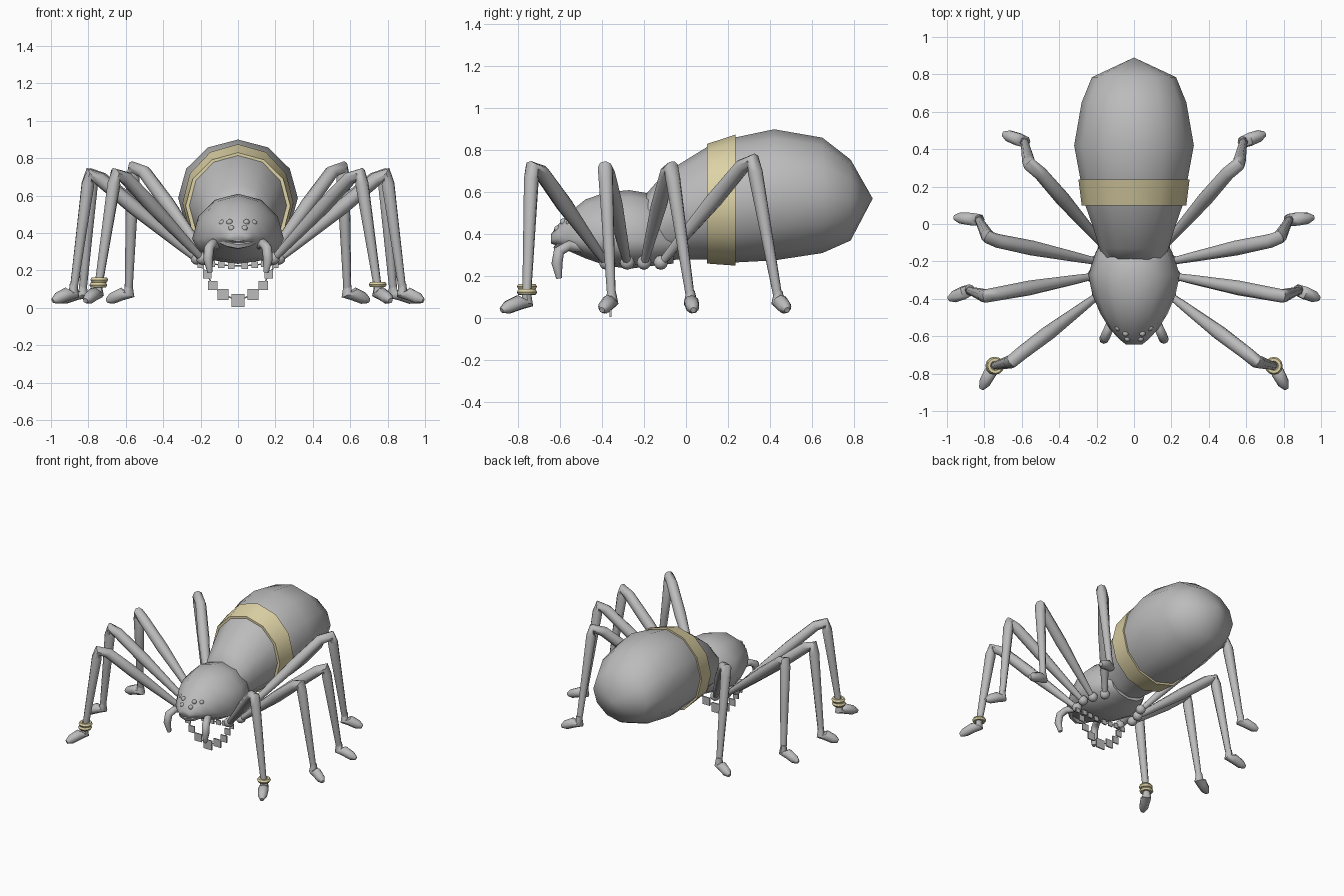
import bpy, bmesh, math
from mathutils import Vector, Matrix

if "Cube" in bpy.data.objects:
    bpy.data.objects.remove(bpy.data.objects["Cube"])


def material(name, rgb):
    m = bpy.data.materials.new(name)
    m.diffuse_color = (*rgb, 1)
    m.use_nodes = True
    m.node_tree.nodes["Principled BSDF"].inputs["Base Color"].default_value = m.diffuse_color
    return m


GREY = material("body grey", (0.5, 0.5, 0.5))
BEIGE = material("pale gold", (0.73, 0.65, 0.38))


def finish(name, bm, mat, angle=50):
    bmesh.ops.recalc_face_normals(bm, faces=bm.faces)
    me = bpy.data.meshes.new(name)
    bm.to_mesh(me)
    bm.free()
    me.materials.append(mat)
    ob = bpy.data.objects.new(name, me)
    bpy.context.collection.objects.link(ob)
    bpy.ops.object.select_all(action='DESELECT')
    ob.select_set(True)
    bpy.context.view_layer.objects.active = ob
    bpy.ops.object.shade_smooth_by_angle(angle=math.radians(angle))
    return ob


def loft(bm, rings, caps=True):
    loops = [[bm.verts.new(p) for p in r] for r in rings]
    n = len(loops[0])
    for a, b in zip(loops, loops[1:]):
        for i in range(n):
            j = (i + 1) % n
            bm.faces.new((a[i], a[j], b[j], b[i]))
    if caps:
        bm.faces.new(loops[0])
        bm.faces.new(loops[-1])
    return loops


def section(y, rx, zc, zt, zb, n=12):
    # oval cross-section with different heights above and below its widest line
    pts = []
    for i in range(n):
        a = 2 * math.pi * i / n
        s = math.sin(a)
        pts.append(Vector((rx * math.cos(a), y, zc + s * ((zt - zc) if s > 0 else (zc - zb)))))
    return pts


def tube(bm, path, radii, n=8, floor=None):
    pts = [Vector(p) for p in path]
    rings, last = [], None
    for i, p in enumerate(pts):
        t = (pts[min(i + 1, len(pts) - 1)] - pts[max(i - 1, 0)]).normalized()
        if last is None:
            u = t.orthogonal().normalized()
        else:
            u = (last - t * last.dot(t)).normalized()
        last = u
        v = t.cross(u)
        ring = []
        for k in range(n):
            a = 2 * math.pi * k / n
            q = p + (u * math.cos(a) + v * math.sin(a)) * radii[i]
            if floor is not None:
                q.z = max(q.z, floor)
            ring.append(q)
        rings.append(ring)
    loft(bm, rings)


# abdomen
bm = bmesh.new()
rows = [(-.20, .16, .30, .58), (-.13, .185, .27, .66), (-.03, .215, .28, .735),
        (.10, .26, .28, .815), (.23, .285, .265, .86), (.42, .32, .275, .90),
        (.65, .28, .31, .86), (.785, .225, .37, .755)]
loops = loft(bm, [section(y, rx, (a + b) / 2, b, a) for y, rx, a, b in rows], False)
bm.faces.new(loops[0])
tip = bm.verts.new((0, .89, .57))
for i in range(12):
    bm.faces.new((loops[-1][i], loops[-1][(i + 1) % 12], tip))
finish("abdomen", bm, GREY)

# abdomen belt
bm = bmesh.new()
loft(bm, [section(.10, .28, .545, .83, .26), section(.237, .297, .56, .875, .25)])
finish("abdomen_belt", bm, BEIGE, 35)

# head and thorax
bm = bmesh.new()
rows = [(-.06, .15, .36, .50, .26), (-.15, .205, .36, .59, .25), (-.27, .245, .37, .61, .235),
        (-.38, .222, .37, .60, .25), (-.48, .18, .37, .565, .285), (-.56, .13, .38, .50, .32),
        (-.615, .08, .38, .44, .345), (-.643, .045, .375, .40, .355)]
loft(bm, [section(*r) for r in rows])
finish("head_and_thorax", bm, GREY)

# mouth lip under the head
bm = bmesh.new()
tube(bm, [(-.10, -.55, .36), (-.05, -.60, .345), (0, -.61, .335), (.05, -.60, .345), (.10, -.55, .36)],
     [.015, .022, .022, .022, .015], 6)
finish("mouth_lip", bm, GREY)

# legs: root, inner knee, outer knee, ankle, toe
LEGS = {
    "front_leg": [(.19, -.38, .26), (.60, -.69, .695), (.655, -.735, .715), (.75, -.76, .09), (.815, -.88, .038)],
    "second_leg": [(.22, -.28, .26), (.74, -.375, .69), (.795, -.385, .715), (.88, -.355, .09), (.99, -.40, .038)],
    "third_leg": [(.20, -.20, .26), (.73, -.09, .69), (.78, -.07, .715), (.83, .022, .09), (.96, .035, .038)],
    "rear_leg": [(.16, -.12, .26), (.50, .27, .725), (.56, .32, .75), (.585, .44, .09), (.70, .482, .038)],
}
for name, pts in LEGS.items():
    for side, sx in (("right", 1), ("left", -1)):
        root, k1, k2, ankle, toe = [Vector((p[0] * sx, p[1], p[2])) for p in pts]
        bm = bmesh.new()
        # thigh and shin
        tube(bm, [root, root.lerp(k1, .2), root.lerp(k1, .65), k1, k2, k2.lerp(ankle, .08),
                  k2.lerp(ankle, .5), ankle],
             [.018, .026, .04, .037, .036, .036, .029, .021])
        # foot
        heel = ankle - (toe - ankle) * .08
        heel.z = .05
        tube(bm, [ankle + Vector((0, 0, .04)), ankle.lerp(heel, .4), ankle.lerp(toe, .3),
                  ankle.lerp(toe, .75), toe], [.02, .032, .036, .032, .014], floor=.02)
        # hip joint
        bmesh.ops.create_icosphere(bm, subdivisions=2, radius=.035,
                                   matrix=Matrix.Translation(root + Vector((0, 0, .005))))
        finish(f"{name}_{side}", bm, GREY)

# feelers and eyes
for side, sx in (("right", 1), ("left", -1)):
    bm = bmesh.new()
    tube(bm, [(sx * .10, -.47, .33), (sx * .135, -.56, .345), (sx * .155, -.605, .32),
              (sx * .16, -.615, .26), (sx * .15, -.605, .19)], [.02, .025, .027, .026, .014])
    finish(f"feeler_{side}", bm, GREY)
    bm = bmesh.new()
    for x, y, z in ((.045, -.585, .458), (.085, -.555, .455), (.035, -.612, .425)):
        bmesh.ops.create_icosphere(bm, subdivisions=2, radius=.017,
                                   matrix=Matrix.Translation((sx * x, y, z)))
    finish(f"eyes_{side}", bm, GREY)


# bracelets on the front ankles: two on the left, one on the right
def bracelet(name, x, z):
    bm = bmesh.new()
    rings = []
    for i in range(12):
        a = 2 * math.pi * i / 12
        d = Vector((math.cos(a), math.sin(a), 0))
        c = Vector((x, -.758, z))
        rings.append([c + d * (.033 + .015 * math.cos(b)) + Vector((0, 0, .015 * math.sin(b)))
                      for b in [math.pi * k / 3 for k in range(6)]])
    loft(bm, rings + [rings[0]], False)
    bmesh.ops.remove_doubles(bm, verts=bm.verts, dist=1e-5)
    finish(name, bm, BEIGE)


bracelet("bracelet_left_low", -.747, .122)
bracelet("bracelet_left_high", -.742, .15)
bracelet("bracelet_right", .747, .125)

# necklace: thin cord with square plates, hanging under the thorax
NY = -.36
half = [(.20, .23, .035), (.165, .18, .045), (.135, .12, .05), (.08, .072, .058)]
beads = half + [(0, .04, .07)] + [(-x, z, s) for x, z, s in reversed(half)]
beads += [(x, z, .035) for x, z in ((-.14, .235), (-.09, .23), (-.035, .225), (.035, .225), (.09, .23), (.14, .235))]
bm = bmesh.new()
cord = [(x, NY, z) for x, z, s in beads]
tube(bm, cord + [cord[0]], [.004] * (len(cord) + 1), 5)
finish("necklace_cord", bm, GREY)
bm = bmesh.new()
for x, z, s in beads:
    bmesh.ops.create_cube(bm, size=1, matrix=Matrix.Translation((x, NY, z)) @ Matrix.Diagonal((s, .009, s, 1)))
finish("necklace_plates", bm, GREY, 30)
